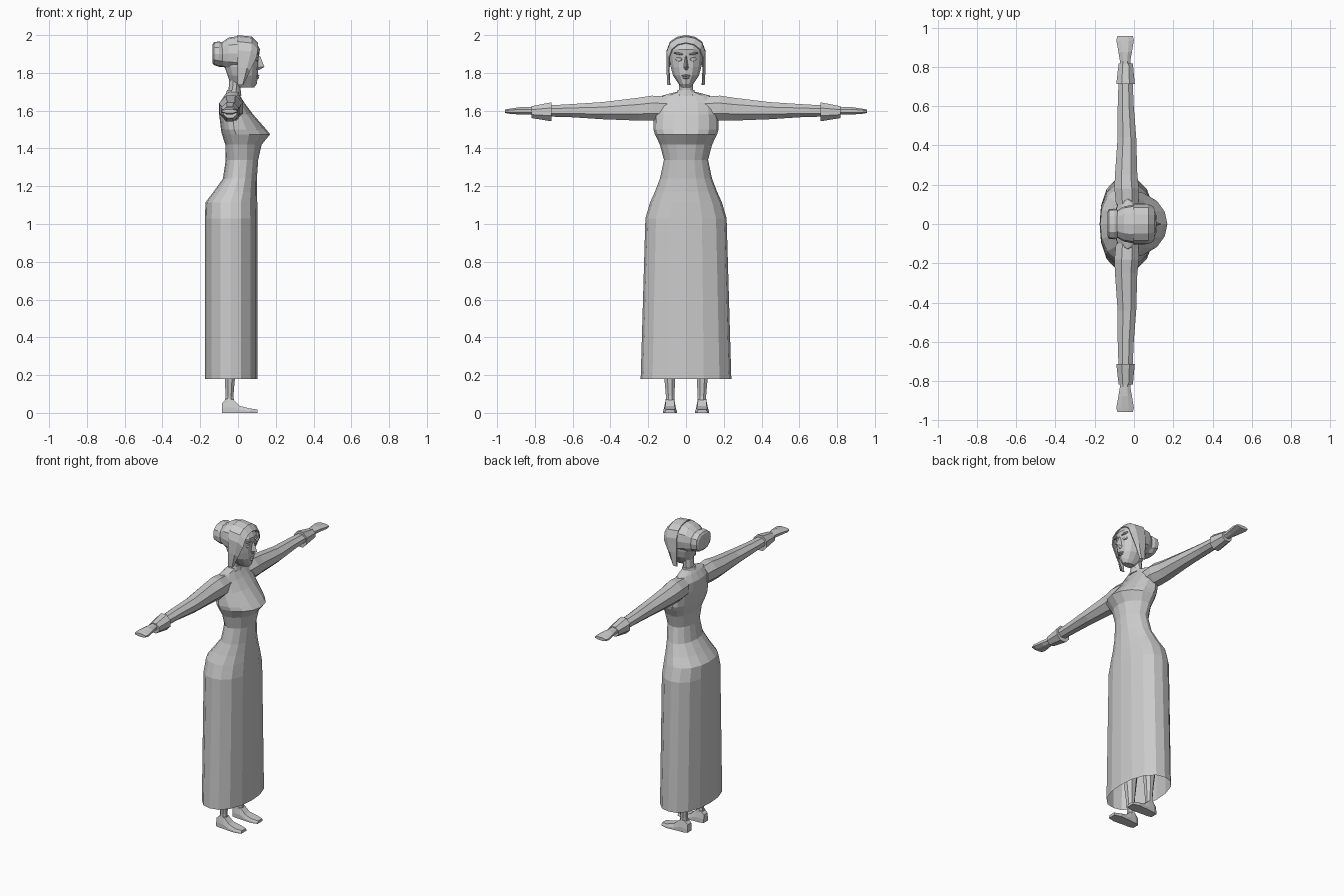
import bpy, bmesh, math

grey = bpy.data.materials.new("plain grey")
grey.diffuse_color = (0.6, 0.6, 0.6, 1)


def finish(name, bm, mirror=False):
    bmesh.ops.recalc_face_normals(bm, faces=bm.faces)
    me = bpy.data.meshes.new(name)
    bm.to_mesh(me)
    bm.free()
    me.materials.append(grey)
    ob = bpy.data.objects.new(name, me)
    bpy.context.collection.objects.link(ob)
    if mirror:
        mod = ob.modifiers.new("mirror", 'MIRROR')
        mod.use_axis = (False, True, False)
    return ob


def loft(name, rings, start=True, end=True, mirror=False, closed=True):
    bm = bmesh.new()
    vs = [[bm.verts.new(p) for p in r] for r in rings]
    n = len(rings[0])
    for a, b in zip(vs, vs[1:]):
        for i in range(n if closed else n - 1):
            j = (i + 1) % n
            bm.faces.new((a[i], a[j], b[j], b[i]))
    if start:
        bm.faces.new(vs[0])
    if end:
        bm.faces.new(vs[-1])
    return finish(name, bm, mirror)


def oval(n, p=2.0, turn=0.0):
    out = []
    for i in range(n):
        a = 2 * math.pi * (i + turn) / n
        c, s = math.cos(a), math.sin(a)
        k = (abs(c) ** p + abs(s) ** p) ** (-1 / p)
        out.append((c * k, s * k))
    return out


def body_ring(n, z, xb, xf, hw, xc, p=2.0):
    # egg section: separate depth in front of and behind the widest line
    return [(xc + c * ((xf - xc) if c > 0 else (xc - xb)), hw * s, z)
            for c, s in oval(n, p)]


def limb_ring(n, y, x, z, rx, rz, turn=0.5):
    return [(x + rx * c, y, z + rz * s) for c, s in oval(n, 2.3, turn)]


# dress: skirt, waist, bust and shoulders (z, back, front, half width, widest x)
dress = [
    (0.18, -0.175, 0.103, 0.24, -0.04, 2.3),
    (1.03, -0.175, 0.102, 0.215, -0.04, 2.3),
    (1.115, -0.172, 0.102, 0.19, -0.04, 2.2),
    (1.17, -0.13, 0.10, 0.165, -0.02, 2.1),
    (1.24, -0.08, 0.10, 0.138, 0.0, 2.0),
    (1.34, -0.065, 0.107, 0.117, 0.01, 2.0),
    (1.42, -0.067, 0.125, 0.138, 0.0, 2.0),
    (1.475, -0.085, 0.17, 0.165, -0.01, 2.0),
    (1.50, -0.09, 0.15, 0.172, -0.02, 2.0),
    (1.58, -0.10, 0.08, 0.17, -0.03, 2.0),
    (1.64, -0.098, 0.035, 0.16, -0.035, 2.0),
    (1.68, -0.072, 0.01, 0.125, -0.03, 2.0),
    (1.70, -0.055, 0.012, 0.05, -0.022, 2.0),
]
loft("dress", [body_ring(16, *r) for r in dress], start=False)

# neck and collar
loft("neck", [body_ring(10, *r) for r in [
    (1.67, -0.057, 0.012, 0.046, -0.022), (1.71, -0.05, 0.012, 0.04, -0.02),
    (1.79, -0.045, 0.02, 0.04, -0.012)]])
loft("collar", [body_ring(10, *r) for r in [
    (1.68, -0.068, 0.018, 0.056, -0.022), (1.71, -0.057, 0.014, 0.046, -0.022)]])

# head
loft("head", [body_ring(14, *r) for r in [
    (1.722, -0.01, 0.085, 0.024, 0.04, 2.0),
    (1.742, -0.04, 0.10, 0.04, 0.02, 2.0),
    (1.785, -0.055, 0.105, 0.07, 0.02, 2.1),
    (1.83, -0.07, 0.107, 0.082, 0.02, 2.2),
    (1.875, -0.07, 0.108, 0.087, 0.02, 2.3),
    (1.925, -0.07, 0.116, 0.088, 0.02, 2.3),
    (1.955, -0.06, 0.10, 0.078, 0.02, 2.2),
    (1.98, -0.03, 0.07, 0.055, 0.02, 2.0)]])

# nose
loft("nose", [[(x, 0, z), (0.095, w, zb), (0.095, -w, zb)] for x, z, w, zb in [
    (0.117, 1.89, 0.008, 1.89), (0.14, 1.832, 0.016, 1.828), (0.112, 1.815, 0.012, 1.815)]])


def lens(name, x, y, z, sx, sy, sz, tilt=0.0, mirror=False):
    bm = bmesh.new()
    bmesh.ops.create_uvsphere(bm, u_segments=8, v_segments=4, radius=1)
    for v in bm.verts:
        a, b, c = v.co
        v.co = (x + sx * a - 0.15 * sy * b, y + sy * b, z + sz * c + tilt * b)
    return finish(name, bm, mirror)


# eyes, brows, lips
lens("eyes", 0.101, 0.038, 0.0 + 1.872, 0.008, 0.019, 0.011, 0, True)
lens("brows", 0.105, 0.04, 1.902, 0.010, 0.026, 0.006, 0.004, True)
lens("upper_lip", 0.104, 0, 1.785, 0.01, 0.024, 0.006)
lens("lower_lip", 0.102, 0, 1.774, 0.01, 0.018, 0.006)

# front hair: arch over the head ending in two hanging locks
half = [(0.099, 1.735), (0.104, 1.83), (0.102, 1.92), (0.085, 1.966), (0.048, 1.991)]
arch = half + [(0, 2.0)] + [(-y, z) for y, z in reversed(half)]
back_x, mid_x, front_x = [], [], []
for y, z in arch:
    t = min(1, max(0, (z - 1.735) / 0.2))
    back_x.append((-0.002, y, z))
    mid_x.append((0.025 + 0.048 * t, y, z - 0.008 * t))
    front_x.append((0.028 + 0.077 * t, y * 0.88, z - 0.04 * t))
hair = loft("front_hair", [back_x, mid_x, front_x], False, False, closed=False)
sol = hair.modifiers.new("thickness", 'SOLIDIFY')
sol.thickness = 0.006
sol.offset = -1


def hair_ring(x, hw, z0, z1, p=2.5):
    return [(x, hw * c, (z0 + z1) / 2 + (z1 - z0) / 2 * s) for c, s in oval(12, p)]


# back hair and bun
loft("back_hair", [hair_ring(0.02, 0.095, 1.80, 1.992), hair_ring(-0.005, 0.098, 1.81, 1.994),
                   hair_ring(-0.05, 0.09, 1.82, 1.987), hair_ring(-0.088, 0.068, 1.835, 1.96)])
loft("hair_bun", [hair_ring(-0.07, 0.066, 1.83, 1.955), hair_ring(-0.10, 0.078, 1.832, 1.967),
                  hair_ring(-0.128, 0.076, 1.842, 1.962), hair_ring(-0.135, 0.062, 1.852, 1.95)])

# sleeves, cuffs and hands (y, x, z, half depth, half height)
loft("sleeve", [limb_ring(8, *r) for r in [
    (0.10, -0.035, 1.612, 0.06, 0.066), (0.18, -0.037, 1.613, 0.066, 0.07),
    (0.25, -0.04, 1.608, 0.06, 0.064), (0.44, -0.036, 1.60, 0.05, 0.048),
    (0.60, -0.042, 1.60, 0.043, 0.037), (0.75, -0.043, 1.598, 0.037, 0.03)]], mirror=True)
loft("cuff", [limb_ring(8, *r) for r in [
    (0.712, -0.043, 1.594, 0.05, 0.053), (0.818, -0.042, 1.592, 0.038, 0.033)]], mirror=True)
loft("hand", [limb_ring(8, *r) for r in [
    (0.79, -0.044, 1.598, 0.027, 0.022), (0.83, -0.045, 1.599, 0.028, 0.021),
    (0.875, -0.045, 1.599, 0.036, 0.021), (0.935, -0.045, 1.597, 0.047, 0.014),
    (0.957, -0.045, 1.597, 0.042, 0.010)]], mirror=True)

# legs (z, x, y, half depth, half width)
loft("leg", [[(x + rx * c, y + ry * s, z) for c, s in oval(8, 2.2, 0.5)]
             for z, x, y, rx, ry in [
    (0.03, -0.046, 0.083, 0.03, 0.026), (0.09, -0.045, 0.084, 0.022, 0.024),
    (0.19, -0.043, 0.086, 0.029, 0.031), (0.32, -0.043, 0.088, 0.045, 0.043),
    (0.50, -0.04, 0.09, 0.045, 0.045)]], mirror=True)

# feet: sections along x (x, height, top half width, bottom half width)
loft("foot", [[(x, 0.085 - b, 0), (x, 0.085 + b, 0), (x, 0.085 + b, h * 0.4),
               (x, 0.085 + t, h), (x, 0.085 - t, h), (x, 0.085 - b, h * 0.4)]
              for x, h, t, b in [
    (-0.085, 0.052, 0.018, 0.022), (-0.06, 0.075, 0.022, 0.03),
    (-0.025, 0.07, 0.022, 0.031), (0.01, 0.037, 0.024, 0.034),
    (0.06, 0.024, 0.03, 0.037), (0.102, 0.018, 0.02, 0.026)]], mirror=True)
